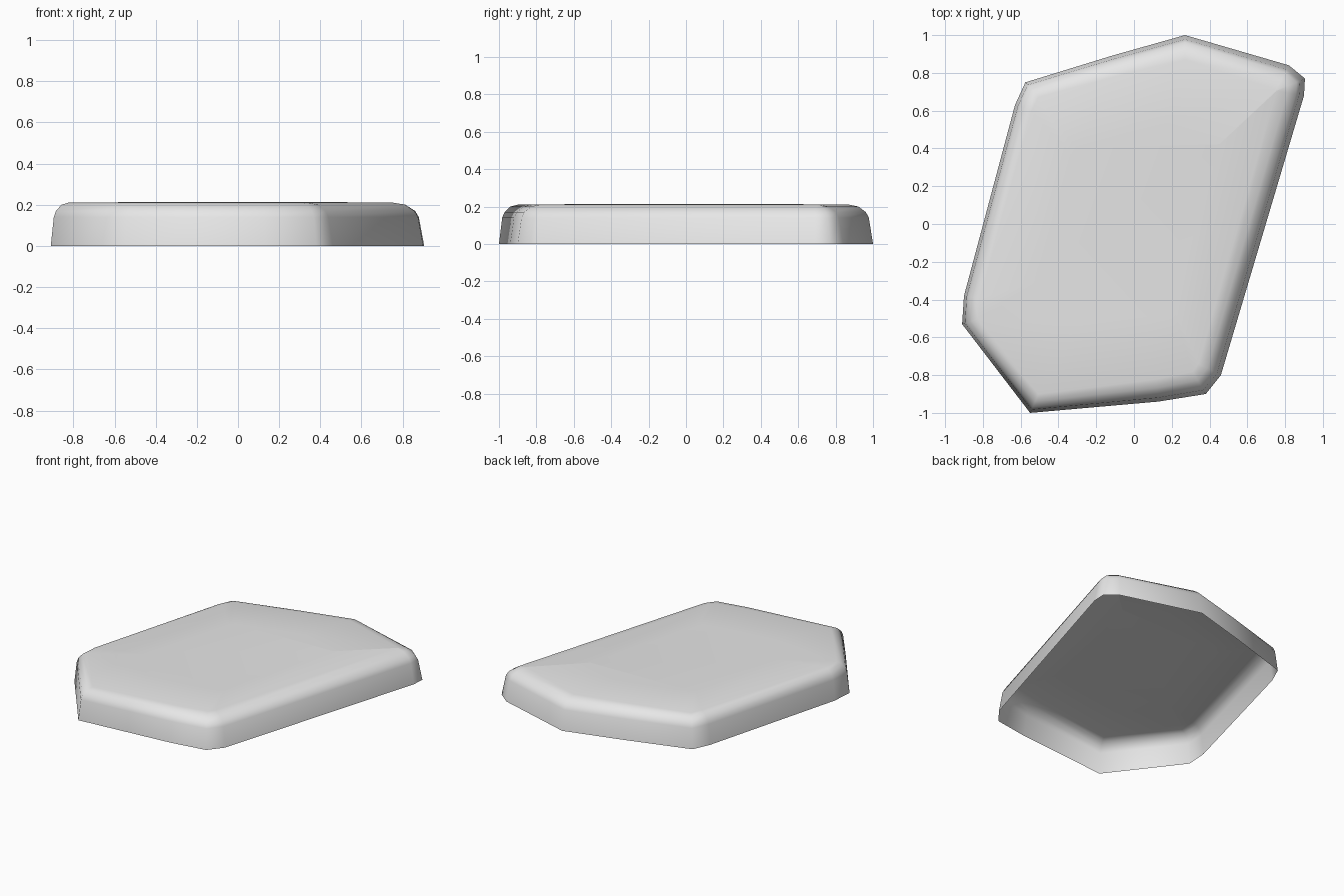
import bpy
import bmesh
from mathutils import Vector

if "Cube" in bpy.data.objects:
    bpy.data.objects.remove(bpy.data.objects["Cube"], do_unlink=True)

# Ground outline of the slab, counter-clockwise
OUTLINE = [Vector(p) for p in (
    (-0.55, -1.0), (0.13, -0.94), (0.38, -0.9), (0.46, -0.8),
    (0.9, 0.68), (0.905, 0.77), (0.82, 0.84), (0.27, 1.0),
    (-0.12, 0.89), (-0.575, 0.75), (-0.63, 0.63),
    (-0.9, -0.38), (-0.91, -0.53))]

# Edge profile: inset from the outline, height
PROFILE = [(0, 0), (0.02, 0.14), (0.034, 0.17), (0.07, 0.2), (0.115, 0.21)]


def inset_point(i, distance):
    """Mitred inset of one outline corner, gentler slope towards +x."""
    p = OUTLINE[i]
    a = (p - OUTLINE[i - 1]).normalized()
    b = (OUTLINE[(i + 1) % len(OUTLINE)] - p).normalized()
    na, nb = Vector((-a.y, a.x)), Vector((-b.y, b.x))
    miter = (na + nb) / (1 + na.dot(nb))
    return p + miter * distance * (1 + 0.3 * p.x)


def build_slab():
    bm = bmesh.new()
    count = len(OUTLINE)
    rings = []
    for inset, z in PROFILE:
        points = [inset_point(i, inset) for i in range(count)]
        rings.append([bm.verts.new((p.x, p.y, z)) for p in points])
    # Nearly flat middle of the top
    rings.append([bm.verts.new((v.co.x * 0.6, v.co.y * 0.6, 0.213))
                  for v in rings[-1]])
    for low, high in zip(rings, rings[1:]):
        for i in range(count):
            j = (i + 1) % count
            bm.faces.new((low[i], low[j], high[j], high[i]))
    bm.faces.new(rings[-1])
    # The underside stays open, as a hollow shell
    for face in bm.faces:
        face.smooth = True
    mesh = bpy.data.meshes.new("stone_slab")
    bm.to_mesh(mesh)
    bm.free()
    obj = bpy.data.objects.new("stone_slab", mesh)
    bpy.context.collection.objects.link(obj)
    return obj


# Pale grey stone
stone = bpy.data.materials.new("pale_grey_stone")
stone.use_nodes = True
colour = (0.8, 0.8, 0.8, 1)
stone.diffuse_color = colour
stone.node_tree.nodes["Principled BSDF"].inputs["Base Color"].default_value = colour

build_slab().data.materials.append(stone)
